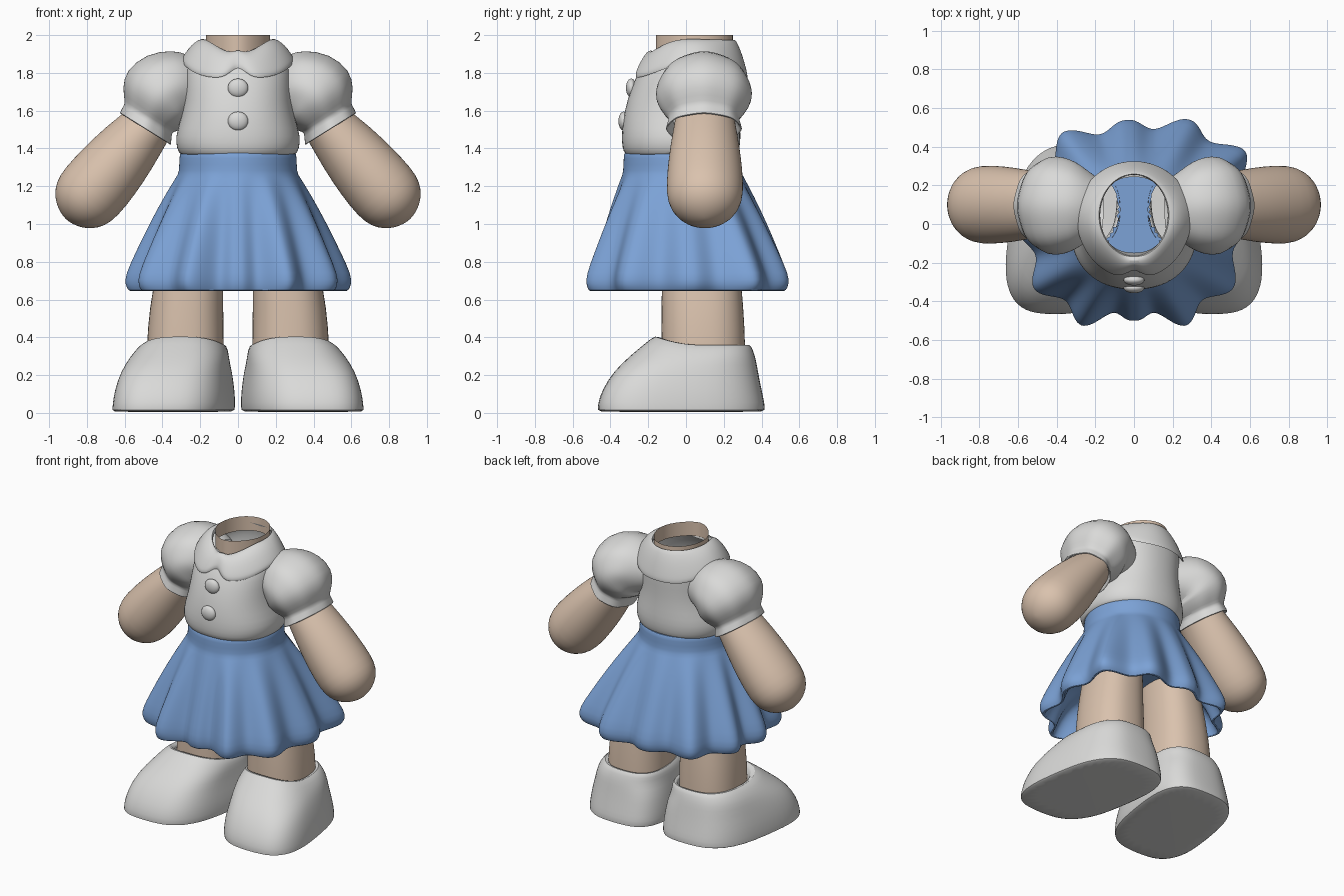
import bpy, bmesh, math
from math import sin, cos, pi, radians

if "Cube" in bpy.data.objects:
    bpy.data.objects.remove(bpy.data.objects["Cube"])

def material(name, rgb):
    m = bpy.data.materials.new(name)
    m.diffuse_color = (*rgb, 1)
    m.use_nodes = True
    m.node_tree.nodes["Principled BSDF"].inputs["Base Color"].default_value = m.diffuse_color
    return m

WHITE = material("soft white", (0.70, 0.70, 0.69))
SKIN = material("warm skin", (0.70, 0.54, 0.42))
BLUE = material("cornflower blue", (0.20, 0.36, 0.67))

def power(v, e):
    return math.copysign(abs(v) ** e, v)

def loft(name, rings, mat, cap_start=False, cap_end=False, mirror=False, smooth=1, angle=50, hole=None):
    """Skin a list of equal-length closed rings; hole(centre) drops faces."""
    bm = bmesh.new()
    vs = [[bm.verts.new(p) for p in ring] for ring in rings]
    n = len(vs[0])
    for a, b in zip(vs, vs[1:]):
        for i in range(n):
            j = (i + 1) % n
            bm.faces.new((a[i], a[j], b[j], b[i]))
    if cap_start:
        bm.faces.new(vs[0][::-1])
    if cap_end:
        bm.faces.new(vs[-1])
    bmesh.ops.recalc_face_normals(bm, faces=bm.faces)
    if hole:
        doomed = [f for f in bm.faces if hole(f.calc_center_median())]
        bmesh.ops.delete(bm, geom=doomed, context='FACES')
    me = bpy.data.meshes.new(name)
    bm.to_mesh(me)
    bm.free()
    ob = bpy.data.objects.new(name, me)
    bpy.context.collection.objects.link(ob)
    me.materials.append(mat)
    bpy.context.view_layer.objects.active = ob
    ob.select_set(True)
    bpy.ops.object.shade_smooth_by_angle(angle=radians(angle))
    ob.select_set(False)
    if mirror:
        ob.modifiers.new("mirror", 'MIRROR').use_mirror_merge = False
    if smooth:
        ob.modifiers.new("smooth", 'SUBSURF').levels = smooth
        ob.modifiers["smooth"].render_levels = smooth
    return ob

def oval(z, x0, x1, y0, y1, e=1.0, tilt=0.0, shear=0.0, n=32):
    """Horizontal ring in a box; tilt lifts its front, shear turns its front outward."""
    cx, cy, a, b = (x0 + x1) / 2, (y0 + y1) / 2, (x1 - x0) / 2, (y1 - y0) / 2
    ring = []
    for i in range(n):
        c, s = power(cos(2 * pi * i / n), e), power(sin(2 * pi * i / n), e)
        ring.append((cx + a * c - shear * b * s, cy + b * s, z + tilt * max(0, -s) ** 2))
    return ring

def limb_ring(x, z, dx, dz, r, ry, cy, ripple=0.0, n=32):
    """Ring across a limb whose axis lies in the xz plane."""
    d = math.hypot(dx, dz)
    px, pz = -dz / d, dx / d
    ring = []
    for i in range(n):
        t = 2 * pi * i / n
        k = 1 + ripple * cos(8 * t)
        ring.append((x + px * r * k * cos(t), cy + ry * k * sin(t), z + pz * r * k * cos(t)))
    return ring

# Shoes: flat sole, round toe, open ankle with a raised tongue
shoe = [(0.005, .05, .64, -.455, .405, 0), (0.01, .035, .648, -.47, .42, 0),
        (.05, .033, .645, -.468, .418, 0), (.12, .035, .636, -.447, .402, 0),
        (.22, .047, .605, -.385, .382, 0), (.29, .05, .572, -.30, .37, .01),
        (.335, .055, .535, -.215, .355, .035), (.365, .07, .50, -.16, .34, .05),
        (.355, .085, .475, -.135, .315, .04), (.30, .09, .465, -.12, .305, 0)]
loft("shoes", [oval(z, x0, x1, y0, y1, .68 if z < .25 else .75, t, .15 if z < .25 else .08)
               for z, x0, x1, y0, y1, t in shoe], WHITE, cap_start=True, mirror=True)

# Legs: hollow tubes reaching up under the skirt
loft("legs", [oval(z, x0, x1, y0, y1, .85) for z, x0, x1, y0, y1 in
              [(.27, .075, .485, -.13, .315), (.45, .075, .48, -.132, .312),
               (.65, .08, .455, -.13, .297), (.96, .07, .39, -.12, .27)]],
     SKIN, mirror=True)

# Skirt: pleats given as (angle, hem radius) peaks with valleys in between
PLEATS = [(2, .60), (33, .695), (62, .615), (94, .54), (128, .605), (158, .60), (183, .60),
          (213, .62), (243, .595), (270, .50), (297, .595), (327, .615), (362, .60)]

def hem_radius(deg):
    if deg < 2:
        deg += 360
    for (a, ra), (b, rb) in zip(PLEATS, PLEATS[1:]):
        if a <= deg <= b:
            f = (deg - a) / (b - a)
            return ra + (rb - ra) * f - .075 * (.5 - .5 * cos(2 * pi * f))

def skirt_ring(z, base, w, n=144):
    ring = []
    for i in range(n):
        t = 2 * pi * i / n
        r = base * (1 - w) + hem_radius(360 * i / n) * w
        ring.append((r * cos(t), r * sin(t) - .02 * (1 - w), z))
    return ring

def inside_leg(c):
    """Openings where the hollow legs pass through the skirt lining."""
    return .8 < c.z < .93 and ((abs(c.x) - .23) / .15) ** 2 + ((c.y - .075) / .185) ** 2 < 1 \
        and math.hypot(c.x, c.y) < .42

lining = [(.912, r / 100, 0) for r in range(29, 0, -2)]
loft("skirt", [skirt_ring(*v) for v in
               [(1.34, .28, 0), (1.375, .285, 0), (1.38, .305, 0), (1.36, .31, 0), (1.27, .312, 0),
                (1.255, .315, .03), (1.15, .315, .26), (1.0, .32, .54), (.85, .32, .80),
                (.73, .32, 1.0), (.68, .32, 1.0), (.645, .32, .94), (.642, .32, .87),
                (.70, .32, .80), (.80, .31, .6), (.88, .30, .3)] + lining],
     BLUE, cap_end=True, hole=inside_leg)

# Blouse body
loft("blouse", [oval(z, -rx, rx, y0, y1, .9, t) for z, rx, y0, y1, t in
                [(1.365, .29, -.30, .265, 0), (1.37, .31, -.325, .275, 0), (1.40, .325, -.338, .285, 0),
                 (1.46, .334, -.343, .292, 0), (1.55, .305, -.335, .285, 0),
                 (1.65, .285, -.315, .28, 0), (1.77, .285, -.272, .285, 0),
                 (1.85, .28, -.222, .28, 0), (1.91, .235, -.18, .265, -.02),
                 (1.955, .18, -.15, .245, -.05)]], WHITE)

# Puffed sleeves with gathered, flaring cuffs
loft("puff_sleeves", [limb_ring(*v[:6], .095, v[6]) for v in
                      [(.17, 1.72, 1, -.1, .13, .13, 0), (.25, 1.73, 1, -.1, .17, .19, 0),
                       (.305, 1.735, .97, -.2, .19, .228, .015),
                       (.375, 1.715, .85, -.5, .217, .253, .01), (.43, 1.67, .65, -.75, .217, .257, .01),
                       (.458, 1.61, .58, -.8, .188, .225, .02), (.472, 1.565, .53, -.85, .147, .185, .02),
                       (.478, 1.55, .53, -.85, .147, .185, .02), (.493, 1.495, .53, -.85, .162, .205, .02),
                       (.488, 1.505, .53, -.85, .147, .19, .02), (.475, 1.55, .53, -.85, .125, .165, 0)]],
     WHITE, mirror=True)

# Arms with rounded ends
arm = [limb_ring(x, z, .68, -.74, r, ry, .1) for x, z, r, ry in
       [(.46, 1.54, .13, .16), (.58, 1.40, .167, .185), (.68, 1.28, .184, .2), (.78, 1.165, .191, .206)]]
for a in (25, 45, 62, 77, 88):
    c, s = cos(radians(a)), .191 * sin(radians(a))
    arm.append(limb_ring(.78 + .677 * s, 1.165 - .736 * s, .68, -.74, .191 * c, .206 * c, .1))
loft("arms", arm, SKIN, cap_end=True, mirror=True)

# Neck: short open tube, a little pointed at the front
def neck_ring(z, n=32):
    return [(x * (1 - .25 * max(0, -(y - .045) / .205) ** 2), y, z)
            for x, y, _ in oval(z, -.17, .17, -.16, .25)]

loft("neck", [neck_ring(z) for z in (1.90, 1.95, 2.0)], SKIN, smooth=0)

# Collar: band around the neck with two round lobes meeting in a notch
def collar_ring(f, lift, n=96):
    ring = []
    for i in range(n):
        t = 2 * pi * i / n - pi
        front = max(0, cos(t))
        notch = math.exp(-(t / .2) ** 2)
        xi, yi, zi = .175 * sin(t), .045 - .21 * cos(t), 1.985 - .075 * front ** 3
        ry = .325 if cos(t) > 0 else .285
        k = 1 - .14 * notch
        xo, yo = .298 * k * sin(t), .04 - ry * k * cos(t)
        zo = 1.79 + .08 * sin(t) ** 4 + .055 * notch
        bulge = (.025 + .01 * front) * sin(pi * f)
        ring.append((xi + (xo - xi) * f, yi + (yo - yi) * f, zi + (zo - zi) * f + bulge + lift))
    return ring

loft("collar", [collar_ring(f, h) for f, h in
                [(0, -.03), (0, 0), (.3, .004), (.6, .006), (.85, .006), (.98, .004), (1, -.004),
                 (1, -.022), (.93, -.028), (.5, -.03)]], WHITE)

# Buttons on the blouse front
for label, z, y in (("upper", 1.72, -.29), ("lower", 1.545, -.33)):
    bpy.ops.mesh.primitive_uv_sphere_add(segments=24, ring_count=12, radius=1, location=(0, y, z))
    ob = bpy.context.object
    ob.name = label + "_button"
    ob.scale = (.054, .028, .05)
    ob.data.materials.append(WHITE)
    bpy.ops.object.shade_smooth()
    ob.select_set(False)
